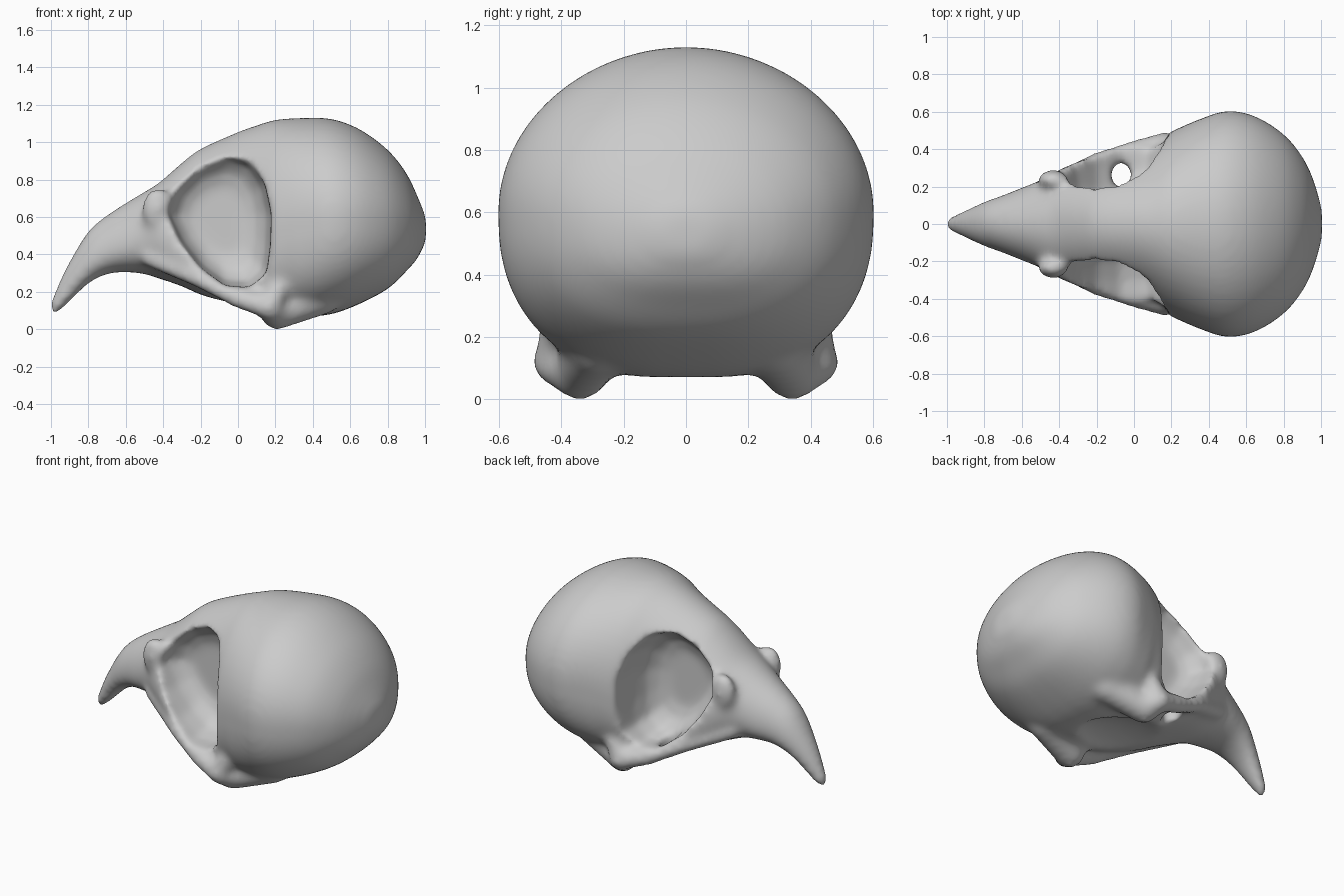
import bpy, bmesh, math
from mathutils import Vector, Matrix

old = bpy.data.objects.get("Cube")
if old:
    bpy.data.objects.remove(old, do_unlink=True)


def make_object(name, bm):
    bmesh.ops.recalc_face_normals(bm, faces=bm.faces)
    mesh = bpy.data.meshes.new(name)
    bm.to_mesh(mesh)
    bm.free()
    obj = bpy.data.objects.new(name, mesh)
    bpy.context.collection.objects.link(obj)
    return obj


def loft(bm, rings):
    """Skin a list of closed rings and cap both ends."""
    rows = [[bm.verts.new(p) for p in ring] for ring in rings]
    n = len(rows[0])
    for a, b in zip(rows, rows[1:]):
        for i in range(n):
            bm.faces.new((a[i], a[(i + 1) % n], b[(i + 1) % n], b[i]))
    bm.faces.new(rows[0][::-1])
    bm.faces.new(rows[-1])


def ball(bm, centre, radii):
    matrix = Matrix.Translation(centre) @ Matrix.Diagonal((*radii, 1))
    bmesh.ops.create_icosphere(bm, subdivisions=3, radius=1, matrix=matrix)


def limb(bm, points, steps=6):
    """Chain of overlapping balls through (x, y, z, radius) points."""
    for a, b in zip(points, points[1:]):
        for k in range(steps + 1):
            x, y, z, r = Vector(a).lerp(Vector(b), k / steps)
            ball(bm, (x, y, z), (r, r, r))


def smooth_path(rows, steps=4):
    """Spline through rows of numbers."""
    padded = [rows[0], *rows, rows[-1]]
    result = []
    for quad in zip(padded, padded[1:], padded[2:], padded[3:]):
        for k in range(steps):
            t = k / steps
            result.append([b + t * (c - a + t * (2 * a - 5 * b + 4 * c - d
                           + t * (3 * (b - c) + d - a))) / 2
                           for a, b, c, d in zip(*quad)])
            # halving keeps the spline passing through its points
    return result + [rows[-1]]


# Beak, face and braincase: x, bottom, top, height of widest line, half width
stations = [
    (-1.01, .09, .13, .11, .02), (-.97, .08, .225, .14, .045),
    (-.9, .145, .365, .25, .075), (-.8, .245, .525, .36, .12),
    (-.7, .295, .61, .42, .155), (-.6, .305, .675, .45, .195),
    (-.5, .295, .735, .50, .235), (-.42, .27, .785, .50, .28),
    (-.3, .23, .89, .42, .335), (-.2, .185, .965, .37, .37),
    (0, .12, 1.055, .38, .42), (.1, .085, 1.09, .48, .445),
    (.2, .07, 1.12, .55, .495), (.35, .067, 1.13, .6, .56),
    (.5, .08, 1.125, .6, .605), (.65, .135, 1.07, .6, .575),
    (.8, .215, .96, .59, .48), (.9, .31, .835, .57, .36),
    (.96, .38, .71, .55, .235), (1.005, .47, .6, .54, .08),
]


def section(x, bottom, top, mid, width, n=48):
    """Round above, squarer below, flattest under the cheeks."""
    square = 2.2 + max(0, 1 - abs(x) / .5) + (.25 if x > .3 else 0)
    ring = []
    for i in range(n):
        a = math.tau * i / n
        c, s = math.cos(a), math.sin(a)
        power = 1 if s > 0 else 2 / square
        y = math.copysign(width * abs(c) ** power, c)
        z = (top - mid) * s if s > 0 else -(mid - bottom) * abs(s) ** power
        ring.append((x, y, mid + z))
    return ring


bm = bmesh.new()
loft(bm, [section(*row) for row in smooth_path(stations)])

# Cheek bars, jaw joints and brow knobs on both sides
for side in (1, -1):
    limb(bm, [(-.47, side * .2, .38, .05), (-.2, side * .335, .265, .05),
              (0, side * .395, .165, .055), (.17, side * .43, .115, .065)])
    limb(bm, [(.17, side * .43, .115, .065), (.21, side * .34, .088, .092),
              (.45, side * .28, .175, .1)])
    limb(bm, [(.17, side * .43, .13, .06), (.27, side * .40, .3, .06)])
    ball(bm, (-.43, side * .235, .64), (.085, .056, .12))
skull = make_object("skull", bm)

# Eye socket outline, seen from the side
rim = [(-.05, .94), (.06, .90), (.14, .78), (.175, .62), (.17, .45),
       (.15, .3), (.06, .225), (-.07, .235), (-.2, .33), (-.31, .47),
       (-.385, .62), (-.34, .76), (-.22, .88)]
centre_x, centre_z = -.12, .58
bm = bmesh.new()
for side in (1, -1):
    rings = []
    for y, scale in ((.10, .5), (.13, .75), (.19, .92), (.3, 1), (.8, 1.03)):
        rings.append([(centre_x + (x - centre_x) * scale, side * y,
                       centre_z + (z - centre_z) * scale) for x, z in rim])
    loft(bm, rings)
sockets = make_object("socket_cutter", bm)

# Shallow hollow of the palate
bm = bmesh.new()
ball(bm, (-.05, 0, .04), (.45, .26, .13))
palate = make_object("palate_cutter", bm)

# Opening in the floor of the left socket
bm = bmesh.new()
ball(bm, (-.07, .26, .2), (.055, .065, .3))
opening = make_object("floor_opening_cutter", bm)


def remesh(size):
    mod = skull.modifiers.new("Remesh", 'REMESH')
    mod.mode = 'VOXEL'
    mod.voxel_size = size


# Fuse, carve and soften
remesh(.02)
cutters = (sockets, palate, opening)
for cutter in cutters:
    cutter.hide_render = True
    mod = skull.modifiers.new("Carve", 'BOOLEAN')
    mod.operation = 'DIFFERENCE'
    mod.solver = 'EXACT'
    mod.object = cutter
remesh(.018)
mod = skull.modifiers.new("Soften", 'SMOOTH')
mod.factor = .5
mod.iterations = 14

depsgraph = bpy.context.evaluated_depsgraph_get()
mesh = bpy.data.meshes.new_from_object(skull.evaluated_get(depsgraph))
skull.modifiers.clear()
skull.data = mesh
for cutter in cutters:
    bpy.data.objects.remove(cutter, do_unlink=True)

# Bone colour
bone = bpy.data.materials.new("grey_bone")
bone.use_nodes = True
colour = (.6, .6, .6, 1)
bone.diffuse_color = colour
bone.node_tree.nodes["Principled BSDF"].inputs["Base Color"].default_value = colour
mesh.materials.clear()
mesh.materials.append(bone)
for polygon in mesh.polygons:
    polygon.material_index = 0
    polygon.use_smooth = True
